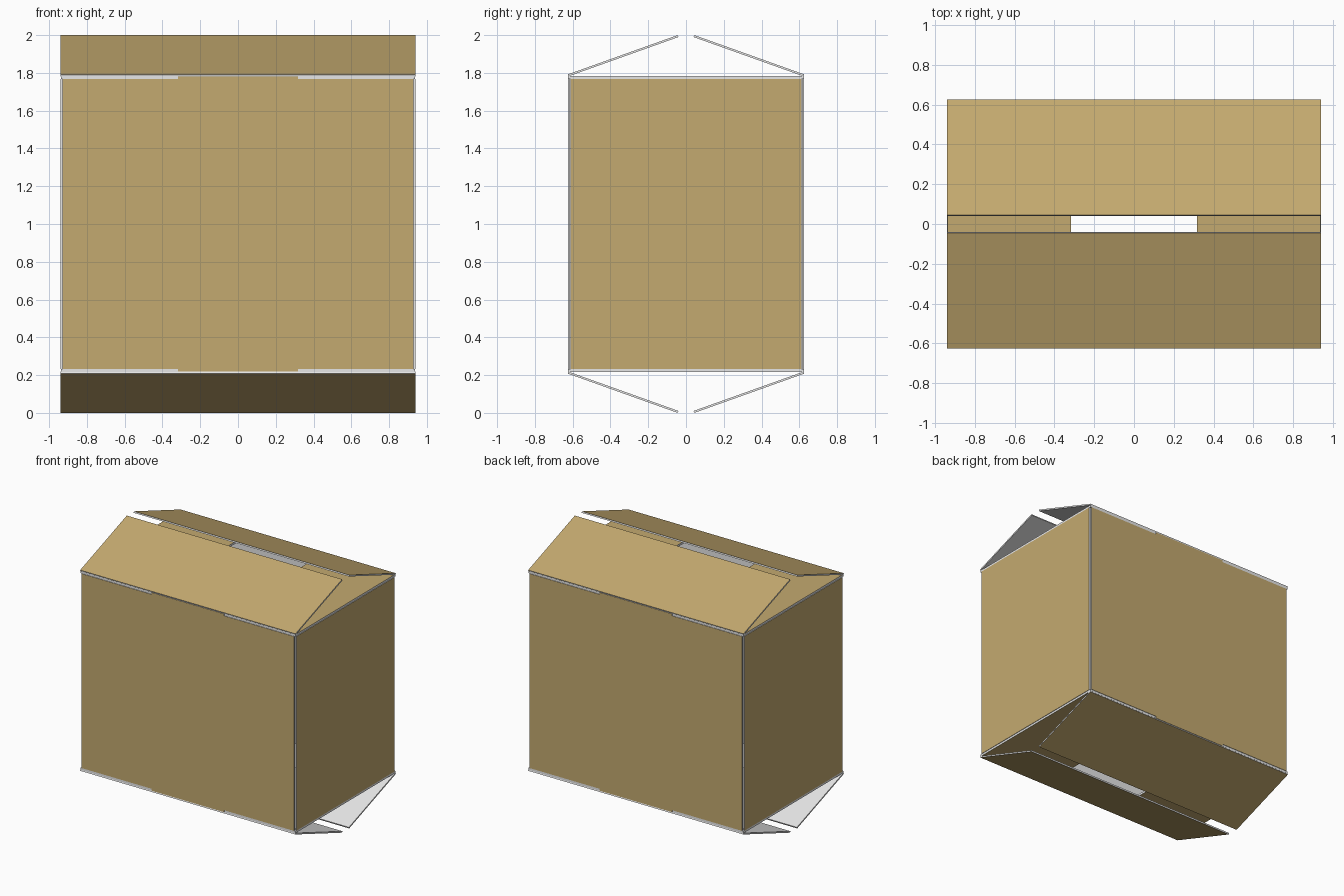
import bpy
from mathutils import Vector

if "Cube" in bpy.data.objects:
    bpy.data.objects.remove(bpy.data.objects["Cube"])


def material(name, rgb):
    m = bpy.data.materials.new(name)
    m.diffuse_color = (*rgb, 1)
    m.use_nodes = True
    m.node_tree.nodes["Principled BSDF"].inputs["Base Color"].default_value = m.diffuse_color
    return m


BROWN = material("cardboard brown", (0.55, 0.40, 0.16))
GREY = material("inner board grey", (0.8, 0.8, 0.8))
T = 0.012                      # board thickness
X, Y = 0.94, 0.626             # half width and depth
MID, HALF = 1.0, 0.785         # centre height, half height to the fold
SLIT = 0.317                   # inner flaps stop here


def panel(name, centre, u, v, n, t=T):
    """Board with a brown outer face (direction n) and grey inside and edges."""
    c, u, v = Vector(centre), Vector(u), Vector(v)
    n = Vector(n).normalized()
    if u.cross(v).dot(n) < 0:
        u = -u
    ring = [c - u - v, c + u - v, c + u + v, c - u + v]
    verts = ring + [p - n * t for p in ring]
    faces = [(0, 1, 2, 3), (7, 6, 5, 4)]
    faces += [(i, i + 4, (i + 1) % 4 + 4, (i + 1) % 4) for i in range(4)]
    me = bpy.data.meshes.new(name)
    me.from_pydata(verts, [], faces)
    me.materials.append(BROWN)
    me.materials.append(GREY)
    for p in me.polygons:
        p.material_index = 0 if p.index == 0 else 1
    ob = bpy.data.objects.new(name, me)
    bpy.context.collection.objects.link(ob)
    return ob


WALL = HALF - 0.018            # half height of the walls below the inner flaps
for s, side in ((-1, "front"), (1, "back")):
    # long walls
    panel(side + "_wall", (0, s * Y, MID), (X - T, 0, 0), (0, 0, WALL), (0, s, 0))
for s, side in ((-1, "left"), (1, "right")):
    # end walls
    panel(side + "_wall", (s * X, 0, MID), (0, Y - T - 0.003, 0), (0, 0, WALL), (s, 0, 0))

for k, level in ((1, "top"), (-1, "bottom")):
    # level inner flaps folded in from the ends
    for s, side in ((-1, "left"), (1, "right")):
        panel(f"{level}_{side}_inner_flap",
              (s * (X - 0.003 + SLIT) / 2, 0, MID + k * (HALF - 0.001)),
              ((X - 0.003 - SLIT) / 2, 0, 0), (0, Y - 0.002, 0), (0, 0, k), 0.016)
    for s, side in ((-1, "front"), (1, "back")):
        # fold strip between the inner flaps
        panel(f"{level}_{side}_fold", (0, s * Y, MID + k * (WALL + HALF - 0.003) / 2),
              (SLIT, 0, 0), (0, 0, (HALF - 0.003 - WALL) / 2), (0, s, 0))
        # sloping outer flaps, left slightly open
        a = Vector((0, s * Y, MID + k * (HALF + 0.007)))
        b = Vector((0, s * 0.044, MID + k * 1.0))
        d = (b - a) / 2
        panel(f"{level}_{side}_outer_flap", (a + b) / 2, (X, 0, 0), d,
              (0, s * abs(d.z), k * abs(d.y)), 0.011)
